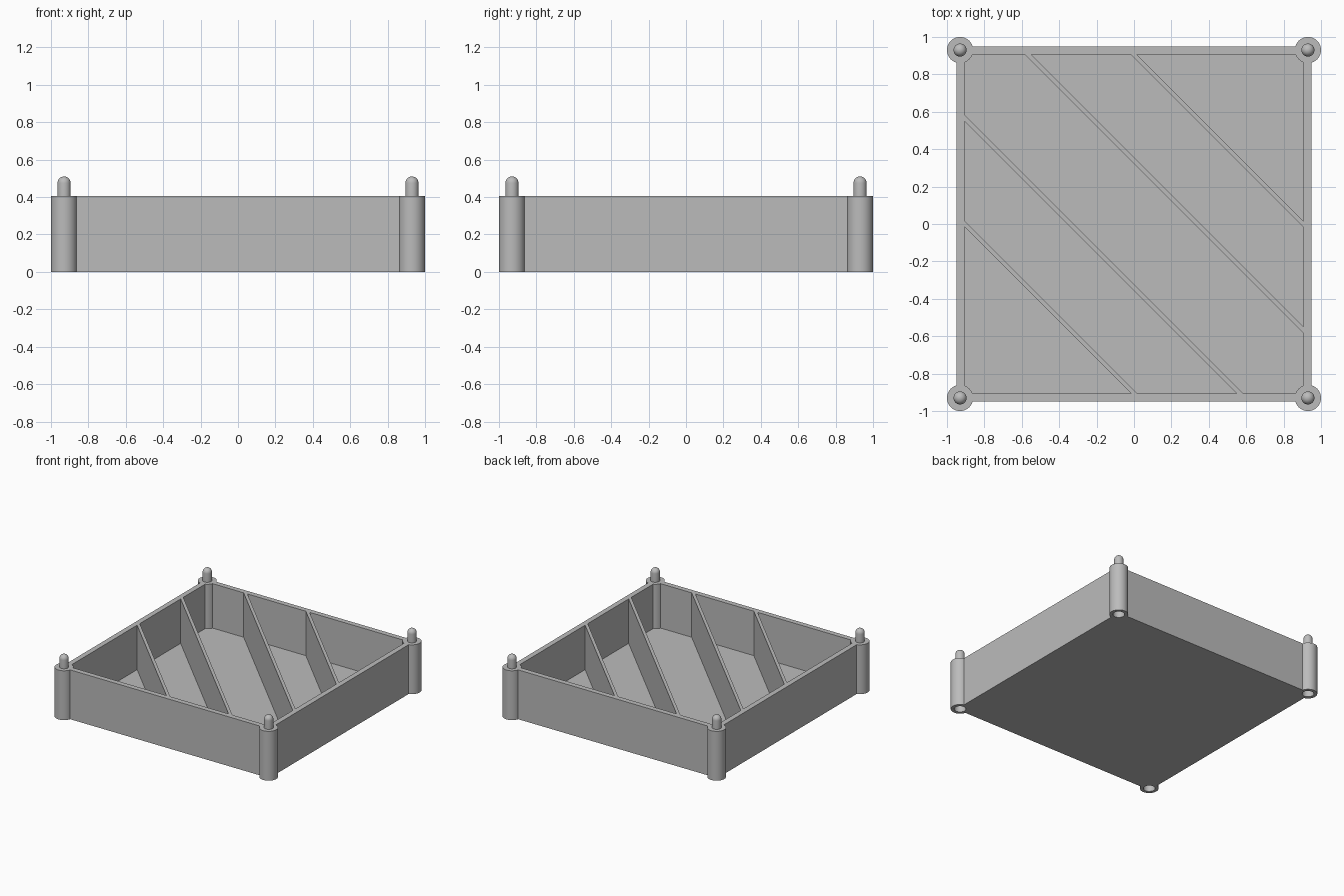
import bpy
import bmesh
from math import radians, cos, sin, pi
from mathutils import Matrix

cube = bpy.data.objects.get("Cube")
if cube:
    bpy.data.objects.remove(cube, do_unlink=True)

TOP, FLOOR = 0.405, 0.04
OUTER, INNER = 0.948, 0.905
POST, POST_R = 0.93, 0.07
CORNERS = [(sx * POST, sy * POST) for sx in (-1, 1) for sy in (-1, 1)]

grey = bpy.data.materials.new("grey plastic")
grey.use_nodes = True
colour = (0.5, 0.5, 0.5, 1)
grey.diffuse_color = colour
grey.node_tree.nodes["Principled BSDF"].inputs["Base Color"].default_value = colour


def finish(name, bm):
    bmesh.ops.recalc_face_normals(bm, faces=bm.faces[:])
    mesh = bpy.data.meshes.new(name)
    bm.to_mesh(mesh)
    bm.free()
    mesh.materials.append(grey)
    obj = bpy.data.objects.new(name, mesh)
    bpy.context.collection.objects.link(obj)
    return obj


def prism(name, outline, z0, z1):
    bm = bmesh.new()
    base = bm.faces.new([bm.verts.new((x, y, z0)) for x, y in outline])
    new = bmesh.ops.extrude_face_region(bm, geom=[base])["geom"]
    tops = [v for v in new if isinstance(v, bmesh.types.BMVert)]
    bmesh.ops.translate(bm, verts=tops, vec=(0, 0, z1 - z0))
    return finish(name, bm)


def box(name, half, z0, z1):
    h = half
    return prism(name, [(-h, -h), (h, -h), (h, h), (-h, h)], z0, z1)


def cylinder(name, x, y, r, z0, z1, sides=48):
    ring = [(x + r * cos(2 * pi * i / sides), y + r * sin(2 * pi * i / sides))
            for i in range(sides)]
    return prism(name, ring, z0, z1)


def combine(target, tool, operation):
    mod = target.modifiers.new("combine", 'BOOLEAN')
    mod.operation = operation
    mod.solver = 'EXACT'
    mod.object = tool
    bpy.context.view_layer.objects.active = target
    bpy.ops.object.modifier_apply(modifier=mod.name)
    bpy.data.objects.remove(tool, do_unlink=True)


def smooth(obj):
    bpy.ops.object.select_all(action='DESELECT')
    obj.select_set(True)
    bpy.context.view_layer.objects.active = obj
    bpy.ops.object.shade_smooth_by_angle(angle=radians(35))


# Open tray with round corner posts, each with a socket underneath
tray = box("tray", OUTER, 0, TOP)
combine(tray, box("cavity", INNER, FLOOR, TOP + 0.1), 'DIFFERENCE')
for x, y in CORNERS:
    combine(tray, cylinder("corner_post", x, y, POST_R, 0, TOP), 'UNION')
for x, y in CORNERS:
    combine(tray, cylinder("socket", x, y, 0.044, -0.1, 0.12), 'DIFFERENCE')
smooth(tray)

# Round-tipped stacking pegs, turned from a profile
PEG_R, PEG_TOP = 0.035, 0.51
for n, (x, y) in enumerate(CORNERS):
    bm = bmesh.new()
    arc = [(PEG_R * cos(i * pi / 16), PEG_TOP - PEG_R + PEG_R * sin(i * pi / 16))
           for i in range(9)]
    profile = [(0, TOP - 0.01), (PEG_R, TOP - 0.01)] + arc
    verts = [bm.verts.new((r, 0, z)) for r, z in profile]
    edges = [bm.edges.new(pair) for pair in zip(verts, verts[1:])]
    bmesh.ops.spin(bm, geom=verts + edges, cent=(0, 0, 0), axis=(0, 0, 1),
                   angle=2 * pi, steps=32)
    bmesh.ops.remove_doubles(bm, verts=bm.verts[:], dist=0.0001)
    bm.transform(Matrix.Translation((x, y, 0)))
    smooth(finish(f"peg_{n + 1}", bm))

# Thin diagonal dividers running between neighbouring walls
HALF = 0.017
for n, offset in enumerate((0.34, 0.905)):
    near, far = offset - INNER - HALF, offset - INNER + HALF
    outline = [(near, INNER), (INNER, near), (INNER, far), (far, INNER)]
    for side, s in (("back", 1), ("front", -1)):
        prism(f"divider_{side}_{n + 1}", [(s * x, s * y) for x, y in outline],
              FLOOR, TOP)
